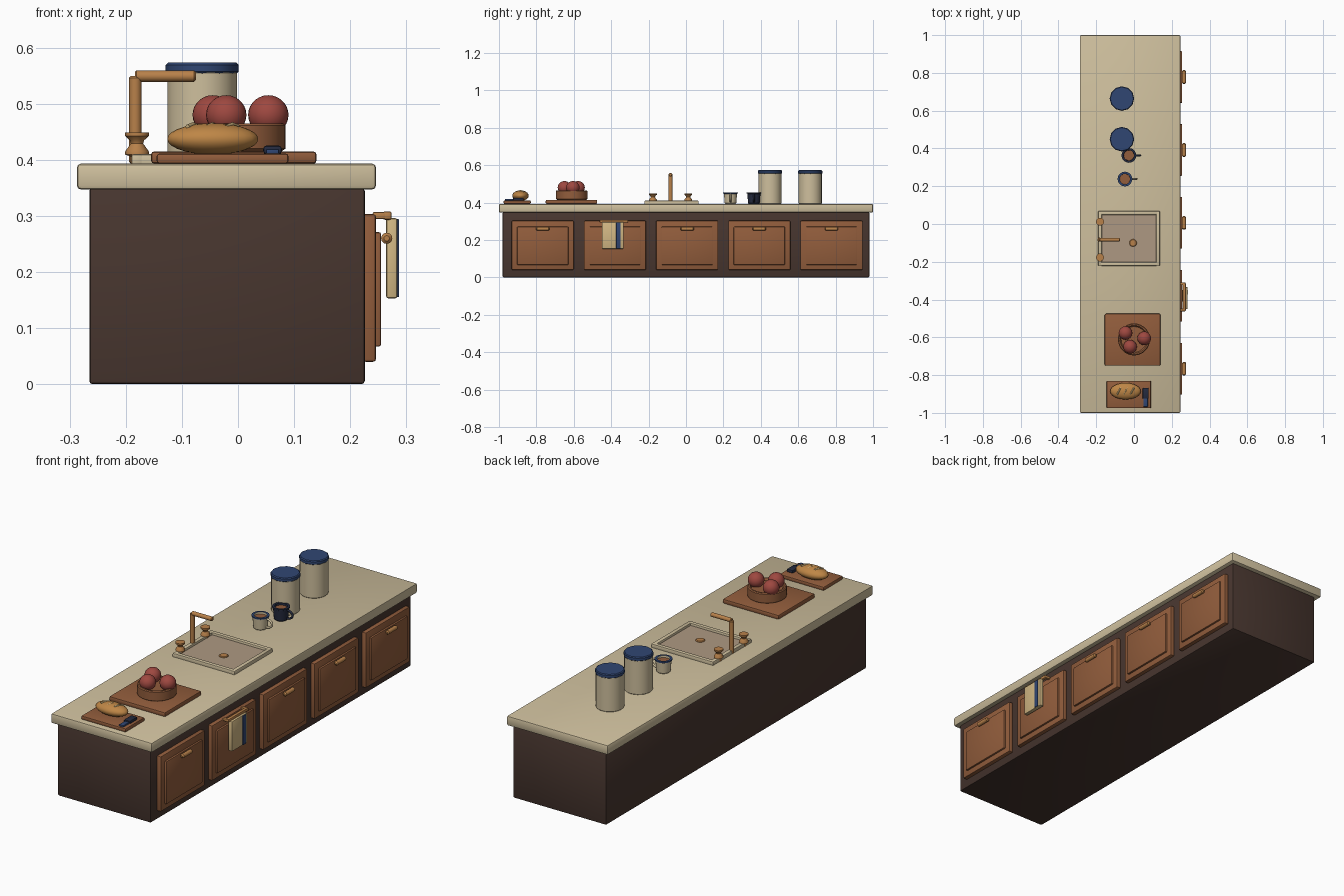
import bpy, bmesh, math
from mathutils import Matrix, Vector

cube = bpy.data.objects.get("Cube")
if cube:
    bpy.data.objects.remove(cube, do_unlink=True)


def material(name, rgb):
    lin = [(c / 255 / 12.92) if c < 11 else ((c / 255 + 0.055) / 1.055) ** 2.4 for c in rgb]
    m = bpy.data.materials.new(name)
    m.use_nodes = True
    m.diffuse_color = (*lin, 1)
    m.node_tree.nodes["Principled BSDF"].inputs["Base Color"].default_value = (*lin, 1)
    return m


CREAM = material("cream stone", (206, 191, 157))
DARK = material("dark cabinet", (72, 54, 47))
WOOD = material("warm wood", (146, 93, 60))
COPPER = material("copper", (184, 129, 74))
CRUST = material("bread crust", (190, 134, 70))
RED = material("fruit red", (158, 72, 64))
BLUE = material("enamel blue", (48, 70, 114))
NAVY = material("dark navy", (36, 42, 62))
BASIN = material("basin clay", (174, 153, 130))
TOWEL = material("towel tan", (210, 184, 132))


def finish(name, bm, mats, loc=(0, 0, 0)):
    bmesh.ops.recalc_face_normals(bm, faces=bm.faces)
    me = bpy.data.meshes.new(name)
    bm.to_mesh(me)
    bm.free()
    for m in mats:
        me.materials.append(m)
    ob = bpy.data.objects.new(name, me)
    ob.location = loc
    bpy.context.collection.objects.link(ob)
    bpy.ops.object.select_all(action="DESELECT")
    ob.select_set(True)
    bpy.context.view_layer.objects.active = ob
    bpy.ops.object.shade_smooth_by_angle(angle=math.radians(40))
    return ob


def box(name, mat, x, y, z, bevel=0.004):
    """Bevelled box given by its (min, max) on each axis."""
    bm = bmesh.new()
    bmesh.ops.create_cube(bm, size=1)
    size = Vector((x[1] - x[0], y[1] - y[0], z[1] - z[0]))
    bmesh.ops.scale(bm, vec=size, verts=bm.verts)
    if bevel:
        bmesh.ops.bevel(bm, geom=bm.edges[:], offset=bevel, segments=2, profile=0.5, affect="EDGES")
    return finish(name, bm, [mat], (sum(x) / 2, sum(y) / 2, sum(z) / 2))


def lathe(name, mats, loc, profile, seg=20, axis="Z", bands=None):
    """Turn (radius, height) points about an axis; bands gives each band's material."""
    bm = bmesh.new()
    rings = []
    for r, h in profile:
        rings.append([bm.verts.new((r * math.cos(a), r * math.sin(a), h))
                      for a in (2 * math.pi * i / seg for i in range(seg))])
    for k in range(len(rings) - 1):
        for i in range(seg):
            j = (i + 1) % seg
            f = bm.faces.new((rings[k][i], rings[k][j], rings[k + 1][j], rings[k + 1][i]))
            f.material_index = bands[k] if bands else 0
    bm.faces.new(rings[0][::-1])
    top = bm.faces.new(rings[-1])
    top.material_index = bands[-1] if bands else 0
    turn = {"X": Matrix.Rotation(math.pi / 2, 3, "Y"), "Y": Matrix.Rotation(-math.pi / 2, 3, "X")}
    if axis in turn:
        bmesh.ops.rotate(bm, cent=(0, 0, 0), matrix=turn[axis], verts=bm.verts)
    return finish(name, bm, mats, loc)


def rod(name, mat, loc, r, length, axis="Z", seg=16, b=0.003):
    """Cylinder with softened ends, starting at loc."""
    pts = [(r - b, 0), (r, b), (r, length - b), (r - b, length)]
    return lathe(name, [mat], loc, pts, seg, axis)


def ball(name, mat, loc, radii):
    bm = bmesh.new()
    bmesh.ops.create_uvsphere(bm, u_segments=24, v_segments=14, radius=1)
    bmesh.ops.scale(bm, vec=radii, verts=bm.verts)
    return finish(name, bm, [mat], loc)


def tube(name, mat, points, r):
    cu = bpy.data.curves.new(name, "CURVE")
    cu.dimensions = "3D"
    cu.bevel_depth, cu.bevel_resolution, cu.use_fill_caps = r, 2, True
    sp = cu.splines.new("POLY")
    sp.points.add(len(points) - 1)
    for p, co in zip(sp.points, points):
        p.co = (*co, 1)
    cu.materials.append(mat)
    ob = bpy.data.objects.new(name, cu)
    bpy.context.collection.objects.link(ob)


TOP = 0.393

# Cabinet and worktop
box("cabinet", DARK, (-0.265, 0.226), (-0.98, 0.98), (0, 0.35), 0.006)
box("worktop", CREAM, (-0.287, 0.246), (-1, 1), (0.347, TOP), 0.007)

# Doors with raised panels and pulls
for i in range(5):
    y = (i - 2) * 0.386 + 0.006
    n = f"_{i + 1}"
    box("door" + n, WOOD, (0.222, 0.246), (y - 0.166, y + 0.166), (0.04, 0.303), 0.005)
    box("door_panel" + n, WOOD, (0.24, 0.255), (y - 0.137, y + 0.137), (0.067, 0.271), 0.004)
    rod("door_pull" + n, COPPER, (0.265, y - 0.036, 0.26), 0.01, 0.072, "Y", 12, 0.005)

# Towel on its rail
box("towel_rail", COPPER, (0.258, 0.274), (-0.462, -0.31), (0.293, 0.308), 0.004)
for y in (-0.455, -0.317):
    box("rail_bracket", COPPER, (0.24, 0.266), (y - 0.007, y + 0.007), (0.294, 0.307), 0.003)
box("towel", TOWEL, (0.264, 0.284), (-0.45, -0.334), (0.153, 0.296), 0.004)
box("towel_stripe", BLUE, (0.279, 0.287), (-0.373, -0.349), (0.155, 0.294), 0.001)

# Sink
box("sink_basin", BASIN, (-0.18, 0.13), (-0.215, 0.06), (0.385, 0.399), 0)
for x in (-0.18, 0.127):
    box("sink_rim_side", CREAM, (x - 0.01, x + 0.01), (-0.223, 0.068), (0.388, 0.41))
for y in (-0.212, 0.058):
    box("sink_rim_end", CREAM, (-0.185, 0.132), (y - 0.01, y + 0.01), (0.388, 0.41))
rod("sink_drain", COPPER, (-0.005, -0.1, 0.395), 0.02, 0.009)

# Tap with two spool handles
rod("tap_post", COPPER, (-0.183, -0.083, TOP), 0.011, 0.156)
rod("tap_spout", COPPER, (-0.184, -0.083, 0.549), 0.01, 0.109, "X")
spool = [(0.012, 0), (0.012, 0.013), (0.021, 0.016), (0.021, 0.022), (0.011, 0.036),
         (0.013, 0.042), (0.021, 0.049), (0.021, 0.056)]
for y in (-0.177, 0.012):
    lathe("tap_handle", [COPPER], (-0.18, y, TOP), spool, 16)

# Storage jars
for y in (0.449, 0.664):
    rod("jar", CREAM, (-0.064, y, TOP), 0.062, 0.165, seg=24)
    rod("jar_lid", BLUE, (-0.064, y, 0.553), 0.065, 0.02, seg=12, b=0.004)

# Mugs: wall, rim, inside, drink
cup = [(0.027, 0), (0.031, 0.004), (0.035, 0.054), (0.039, 0.056), (0.039, 0.062),
       (0.028, 0.062), (0.027, 0.053)]
for name, mat, x, y in (("cream_mug", CREAM, -0.048, 0.238), ("blue_mug", NAVY, -0.027, 0.363)):
    rim = BLUE if mat is CREAM else NAVY
    lathe(name, [mat, rim, WOOD], (x, y, TOP), cup, 20, bands=[0, 0, 1, 1, 1, 0, 2])
    arc = [math.pi * (k / 10 - 0.5) for k in range(11)]
    tube(name + "_handle", mat,
         [(x + 0.03 + 0.031 * math.cos(a), y, TOP + 0.031 + 0.02 * math.sin(a)) for a in arc], 0.005)

# Fruit bowl on a board
box("large_board", WOOD, (-0.155, 0.14), (-0.75, -0.475), (TOP, 0.415), 0.006)
bowl = [(0.076, 0), (0.085, 0.006), (0.085, 0.047), (0.081, 0.051), (0.074, 0.051), (0.068, 0.042)]
lathe("fruit_bowl", [WOOD], (0, -0.611, 0.414), bowl, 28)
for x, y in ((-0.045, -0.577), (0.054, -0.605), (-0.021, -0.65)):
    ball("fruit", RED, (x, y, 0.48), (0.036, 0.036, 0.035))

# Loaf on a small board
box("small_board", WOOD, (-0.145, 0.09), (-0.975, -0.83), (TOP, 0.411), 0.005)
ball("loaf", CRUST, (-0.045, -0.885, 0.437), (0.081, 0.044, 0.028))
for x in (-0.08, -0.045, -0.01):
    tube("loaf_score", TOWEL, [(x - 0.01, -0.903, 0.459), (x, -0.885, 0.463), (x + 0.01, -0.867, 0.459)], 0.004)

# Knife
box("knife_handle", NAVY, (0.045, 0.078), (-0.925, -0.868), (0.41, 0.425), 0.005)
box("knife_blade", BLUE, (0.05, 0.073), (-0.968, -0.92), (0.41, 0.419), 0.002)
